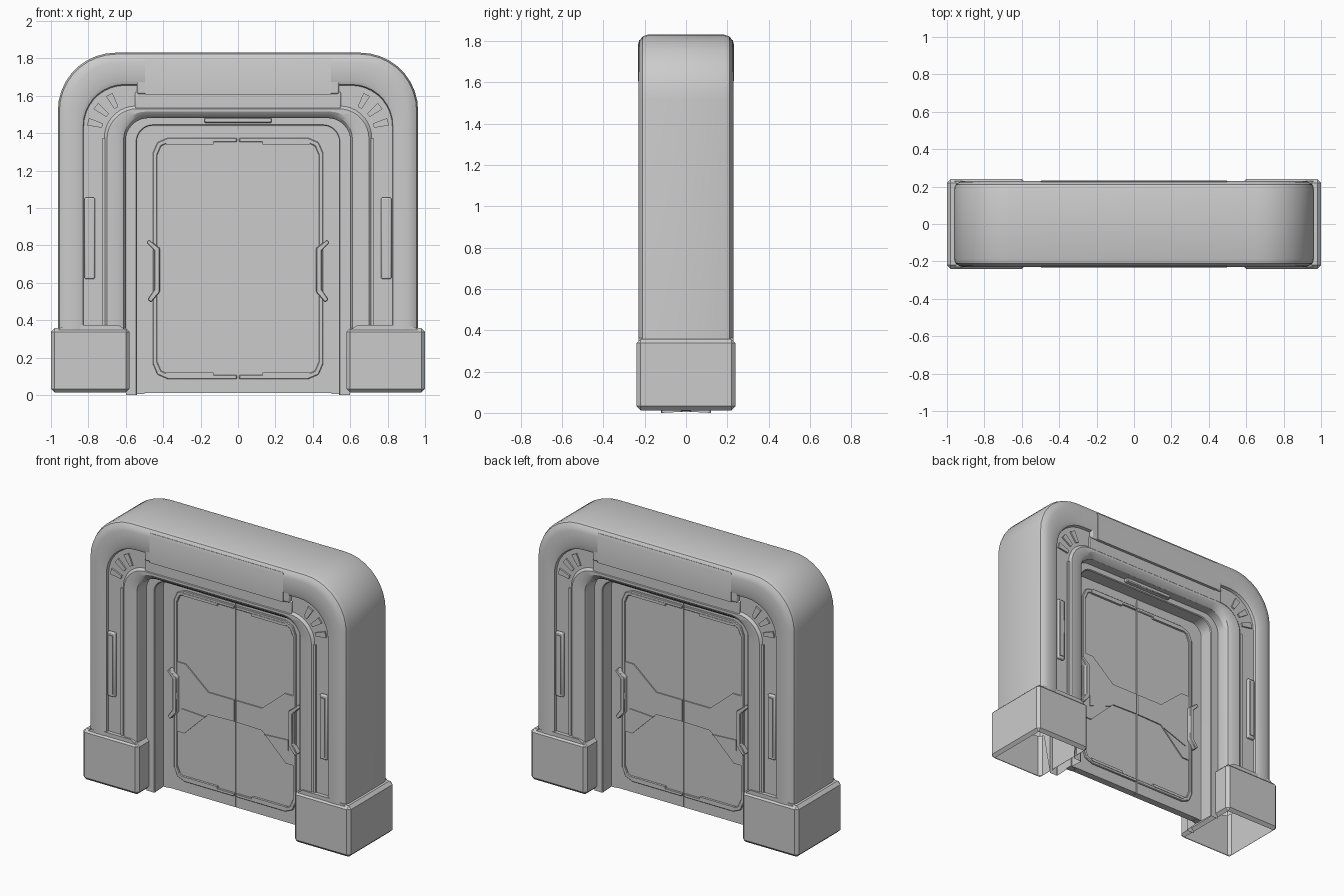
import bpy, bmesh, math
from mathutils import Vector

if "Cube" in bpy.data.objects:
    bpy.data.objects.remove(bpy.data.objects["Cube"])


def finish(name, bm, mx=False, my=False, bevel=0, segs=2):
    bmesh.ops.recalc_face_normals(bm, faces=bm.faces)
    me = bpy.data.meshes.new(name)
    bm.to_mesh(me)
    bm.free()
    ob = bpy.data.objects.new(name, me)
    bpy.context.collection.objects.link(ob)
    if bevel:
        b = ob.modifiers.new("Bevel", 'BEVEL')
        b.width, b.segments, b.limit_method = bevel, segs, 'ANGLE'
    if mx or my:
        m = ob.modifiers.new("Mirror", 'MIRROR')
        m.use_axis = (mx, my, False)
        m.use_mirror_merge = False
    bpy.context.view_layer.objects.active = ob
    ob.select_set(True)
    bpy.ops.object.shade_smooth_by_angle(angle=math.radians(28))
    ob.select_set(False)
    return ob


def prism(name, pts, y0, y1, **kw):
    """Extrude an x-z outline from y0 to y1."""
    bm = bmesh.new()
    a = [bm.verts.new((x, y0, z)) for x, z in pts]
    b = [bm.verts.new((x, y1, z)) for x, z in pts]
    bm.faces.new(a)
    bm.faces.new(b)
    for i in range(len(a)):
        j = (i + 1) % len(a)
        bm.faces.new((a[i], a[j], b[j], b[i]))
    return finish(name, bm, **kw)


def box(name, x0, x1, y0, y1, z0, z1, **kw):
    return prism(name, [(x0, z0), (x1, z0), (x1, z1), (x0, z1)], y0, y1, **kw)


def arch(w, top, r, base, n=9):
    """Upside-down U outline with rounded shoulders."""
    right = [(w, base)]
    for i in range(n + 1):
        t = math.pi / 2 * i / n
        right.append((w - r + r * math.cos(t), top - r + r * math.sin(t)))
    return right + [(-x, z) for x, z in reversed(right)]


# Door surround: arch outlines stepped from the outer skin to the door recess
steps = [  # half width, top, corner radius, base height, depth
    (.963, 1.83, .31, .3, .185), (.955, 1.822, .305, .3, .21),
    (.935, 1.803, .295, .3, .224), (.91, 1.78, .28, .3, .23),
    (.845, 1.68, .23, .3, .23), (.828, 1.66, .22, .3, .222),
    (.825, 1.655, .22, .3, .203), (.715, 1.545, .17, .3, .203),
    (.70, 1.53, .16, .3, .217), (.64, 1.515, .15, .3, .217),
    (.612, 1.497, .13, .3, .205), (.60, 1.48, .12, .3, .18),
    (.60, 1.48, .12, 0, .12), (.545, 1.445, .09, 0, .12),
    (.54, 1.44, .085, 0, .115), (.54, 1.44, .085, .005, .025),
    (.50, 1.42, .06, .005, .02)]
bm = bmesh.new()
rings = []
for sign, seq in ((-1, steps), (1, steps[::-1])):
    for w, top, r, base, d in seq:
        rings.append([bm.verts.new((x, sign * d, z)) for x, z in arch(w, top, r, base)])
for k in range(len(rings)):
    a, b = rings[k], rings[(k + 1) % len(rings)]
    for i in range(len(a) - 1):
        bm.faces.new((a[i], a[i + 1], b[i + 1], b[i]))
finish("door_surround", bm)

# Lintel cover between the two seams, with the recessed strip under it
cover = [(-.232, 1.607), (-.232, 1.785), (-.226, 1.804),
         (.226, 1.804), (.232, 1.785), (.232, 1.607)]
bm = bmesh.new()
ends = [[bm.verts.new((x, y, z)) for y, z in cover] for x in (-.497, .497)]
for e in ends:
    bm.faces.new(e)
for i in range(6):
    j = (i + 1) % 6
    bm.faces.new((ends[0][i], ends[0][j], ends[1][j], ends[1][i]))
finish("lintel_cover", bm)
box("lintel_backing", -.54, .54, -.227, .227, 1.61, 1.70, bevel=.008)
box("lintel_strip", -.55, .55, -.213, .213, 1.525, 1.62, bevel=.006)

# Hollow foot blocks, open underneath, with a higher step around the channel
bm = bmesh.new()
bmesh.ops.create_cube(bm, size=1)
for v in bm.verts:
    v.co = Vector((.79 + v.co.x * .42, v.co.y * .48, .185 + v.co.z * .345))
bmesh.ops.bevel(bm, geom=bm.edges[:], offset=.02, segments=1, profile=.5, affect='EDGES')
low = [f for f in bm.faces if f.normal.z < -.9 and f.calc_center_median().z < .02]
bmesh.ops.delete(bm, geom=low, context='FACES')
finish("foot_block", bm, mx=True)
prism("foot_collar", [(.59, .34), (.97, .34), (.945, .362), (.85, .374), (.64, .374)],
      -.229, .229, mx=True)

# Door leaves with a thin centre gap
D = .024
box("door_leaf", .003, .545, -D, D, .01, 1.445, mx=True)
box("door_core", -.01, .01, -D + .008, D - .008, .012, 1.43)


def half_panel(w, z0, z1, c):
    return [(.006, z0), (w - c, z0), (w - c * .3, z0 + c * .3), (w, z0 + c),
            (w, z1 - c), (w - c * .3, z1 - c * .3), (w - c, z1), (.006, z1)]


# Raised trim following the edge of each leaf
outer, inner = half_panel(.455, .085, 1.375, .08), half_panel(.432, .108, 1.352, .07)
prism("door_trim", outer + inner[::-1], -D - .012, -D + .002,
      mx=True, my=True, bevel=.004, segs=1)
box("trim_tab_top", .13, .385, -D - .015, -D, 1.34, 1.358, mx=True, my=True)
box("trim_tab_bottom", .13, .385, -D - .015, -D, .102, .12, mx=True, my=True)

# Horizontal band flaring toward the handles
prism("door_band", [(.006, .59), (.20, .585), (.38, .41), (.432, .41), (.432, .88),
                    (.37, .88), (.20, .735), (.006, .735)],
      -D - .008, -D + .002, mx=True, my=True)
prism("band_inset", [(.22, .565), (.40, .575), (.40, .50)], -D - .014, -D,
      mx=True, my=True)

# Bracket-shaped handles
prism("door_handle", [(.49, .815), (.475, .83), (.418, .785), (.418, .55), (.465, .495),
                      (.485, .51), (.447, .565), (.447, .77)],
      -.062, -D + .004, mx=True, my=True, bevel=.004, segs=1)

# Side lamps in the channels and lamp bar over the door
box("side_lamp_frame", .765, .82, -.224, -.2, .62, 1.055, mx=True, my=True, bevel=.007)
box("side_lamp", .778, .807, -.229, -.2, .64, 1.035, mx=True, my=True)
box("channel_rail", .712, .728, -.212, -.2, .34, 1.37, mx=True, my=True)
box("lamp_bar", -.18, .18, -.15, .15, 1.455, 1.482, bevel=.005, segs=1)

# Fins around the channel corners
for i, deg in enumerate((15, 38, 61)):
    t = math.radians(deg)
    u, v = Vector((math.cos(t), math.sin(t))), Vector((-math.sin(t), math.cos(t)))
    c = Vector((.575, 1.40))
    pts = [c + u * a + v * b for a, b in ((.155, -.012), (.235, -.02), (.235, .02), (.155, .012))]
    prism(f"corner_fin_{i + 1}", [tuple(p) for p in pts], -.213, -.2, mx=True, my=True)
